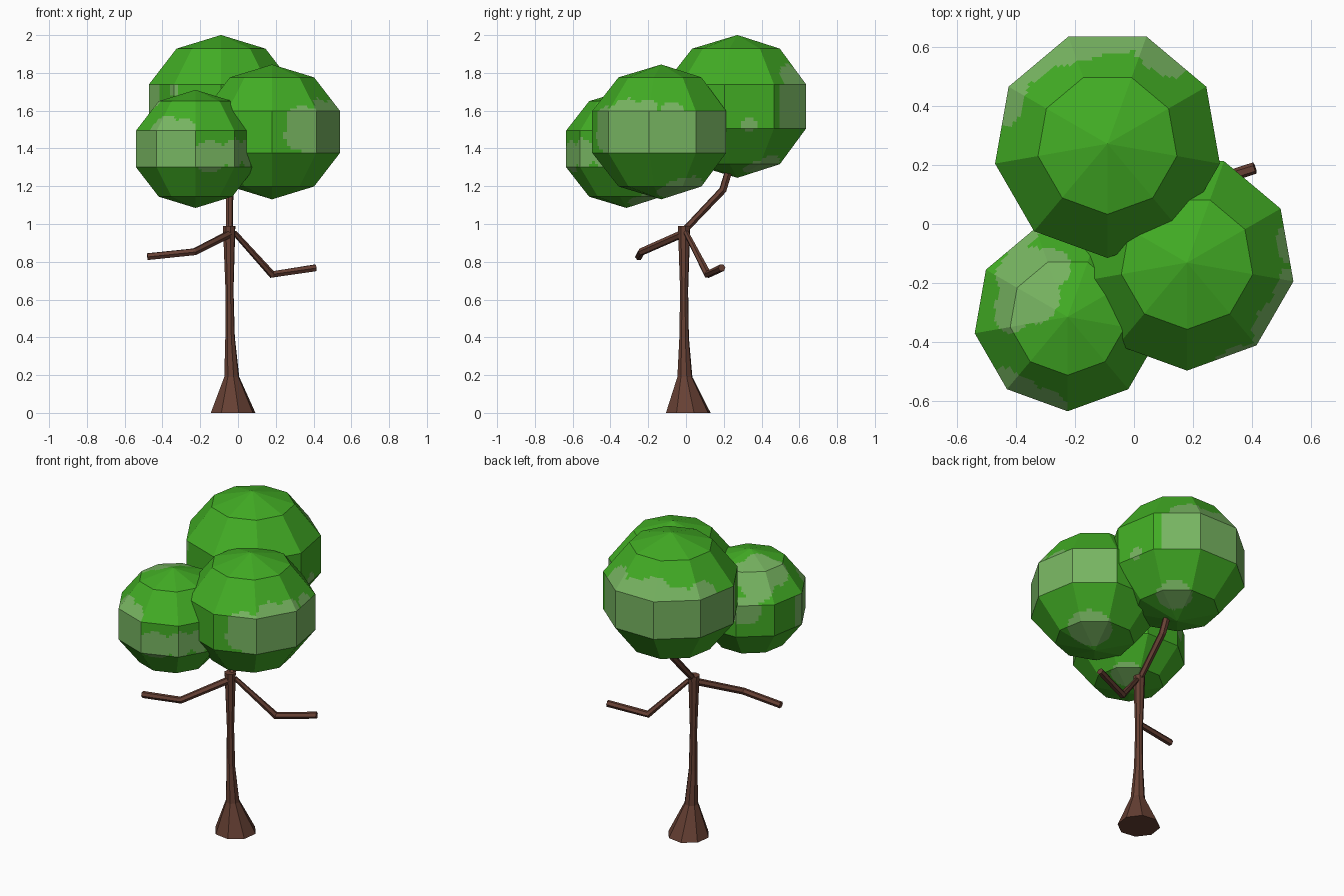
import bpy, bmesh, math
from mathutils import Vector

cube = bpy.data.objects.get("Cube")
if cube:
    bpy.data.objects.remove(cube, do_unlink=True)


def make_material(name, color):
    mat = bpy.data.materials.new(name)
    mat.use_nodes = True
    mat.diffuse_color = (*color, 1)
    bsdf = mat.node_tree.nodes["Principled BSDF"]
    bsdf.inputs["Base Color"].default_value = (*color, 1)
    bsdf.inputs["Roughness"].default_value = 0.9
    return mat


LEAF = make_material("leaf green", (0.055, 0.42, 0.018))
PALE = make_material("pale green", (0.185, 0.46, 0.12))
BARK = make_material("bark brown", (0.135, 0.052, 0.034))


def add_object(name, bm, materials):
    bmesh.ops.recalc_face_normals(bm, faces=bm.faces)
    mesh = bpy.data.meshes.new(name)
    bm.to_mesh(mesh)
    bm.free()
    for mat in materials:
        mesh.materials.append(mat)
    obj = bpy.data.objects.new(name, mesh)
    bpy.context.collection.objects.link(obj)
    return obj


def direction(azimuth, elevation):
    a, e = math.radians(azimuth), math.radians(elevation)
    return Vector((math.cos(a) * math.cos(e), math.sin(a) * math.cos(e), math.sin(e)))


def canopy(name, center, width, height, band, blobs):
    """Nine-sided faceted ball; band is a pale azimuth range of the middle row,
    blobs are pale patches as (azimuth, elevation, angular radius)."""
    bm = bmesh.new()
    bmesh.ops.create_uvsphere(bm, u_segments=9, v_segments=5, radius=1)
    # turn one corner to the front
    corner = max((v.co for v in bm.verts), key=lambda c: c.xy.length)
    turn = -math.pi / 2 - math.atan2(corner.y, corner.x)
    for v in bm.verts:
        a = math.atan2(v.co.y, v.co.x) + turn
        r = v.co.xy.length
        v.co = Vector((r * math.cos(a), r * math.sin(a), v.co.z))
    # fine flat cells so the patches get soft outlines
    bmesh.ops.subdivide_edges(bm, edges=bm.edges[:], cuts=11, use_grid_fill=True)
    middle = math.sin(math.radians(18))
    spots = [(direction(a, e), math.radians(r)) for a, e, r in blobs]
    for f in bm.faces:
        c = f.calc_center_median()
        azimuth = math.degrees(math.atan2(c.y, c.x))
        in_band = abs(c.z) < middle and (azimuth - band[0]) % 360 < band[1] - band[0]
        f.material_index = int(in_band or any(c.angle(d) < r for d, r in spots))
    for v in bm.verts:
        v.co = Vector((v.co.x * width, v.co.y * width, v.co.z * height)) + Vector(center)
    add_object(name, bm, [LEAF, PALE])


def limb(name, points, radii, sides):
    """Tapered faceted tube along a bent path."""
    pts = [Vector(p) for p in points]
    bm = bmesh.new()
    rings = []
    for i, (p, r) in enumerate(zip(pts, radii)):
        before = (p - pts[i - 1]).normalized() if i else Vector()
        after = (pts[i + 1] - p).normalized() if i + 1 < len(pts) else Vector()
        tangent = (before + after).normalized()
        if sides == 8:
            tangent = Vector((0, 0, 1))
        side = tangent.cross(Vector((0.6, -0.8, 0))).normalized()
        up = side.cross(tangent)
        angles = [2 * math.pi * (k + 0.5) / sides for k in range(sides)]
        rings.append([bm.verts.new(p + r * (math.cos(a) * side + math.sin(a) * up))
                      for a in angles])
    for low, high in zip(rings, rings[1:]):
        for k in range(sides):
            n = (k + 1) % sides
            bm.faces.new((low[k], low[n], high[n], high[k]))
    bm.faces.new(rings[0])
    bm.faces.new(rings[-1])
    add_object(name, bm, [BARK])


# Trunk with flared foot
limb("trunk",
     [(-0.026, 0.012, 0), (-0.033, -0.006, 0.19), (-0.042, -0.01, 0.4),
      (-0.045, -0.01, 0.65), (-0.047, -0.01, 0.99)],
     [0.122, 0.041, 0.026, 0.022, 0.034], 8)

# Branches
limb("upper_branch", [(-0.045, -0.005, 0.97), (-0.045, 0.195, 1.18), (-0.06, 0.25, 1.36)],
     [0.018, 0.021, 0.021], 6)
limb("left_branch", [(-0.02, 0.0, 0.955), (0.18, 0.115, 0.733), (0.41, 0.19, 0.768)],
     [0.014, 0.021, 0.02], 6)
limb("right_branch", [(-0.04, -0.015, 0.95), (-0.23, -0.235, 0.853), (-0.48, -0.25, 0.827)],
     [0.021, 0.02, 0.02], 6)

# Leaf balls
canopy("back_canopy", (-0.09, 0.272, 1.6225), 0.407, 0.378, (36, 205),
       [(60, 24, 15), (85, 20, 15), (108, 22, 18), (130, 20, 13), (155, 20, 14),
        (228, 14, 5), (10, -15, 6), (45, -62, 15)])
canopy("left_canopy", (0.18, -0.131, 1.4875), 0.385, 0.357, (-62, 70),
       [(-62, 8, 16), (-35, 20, 13), (-15, 20, 11), (10, 19, 10), (-66, -4, 13),
        (40, -65, 20)])
canopy("right_canopy", (-0.225, -0.315, 1.3975), 0.3365, 0.3125, (180, 270),
       [(235, 20, 17), (255, 20, 14), (285, -8, 17), (312, -4, 15), (335, -4, 14),
        (135, 40, 17), (115, 55, 16), (170, 52, 16), (150, 66, 16), (120, 12, 16),
        (45, -65, 16)])
